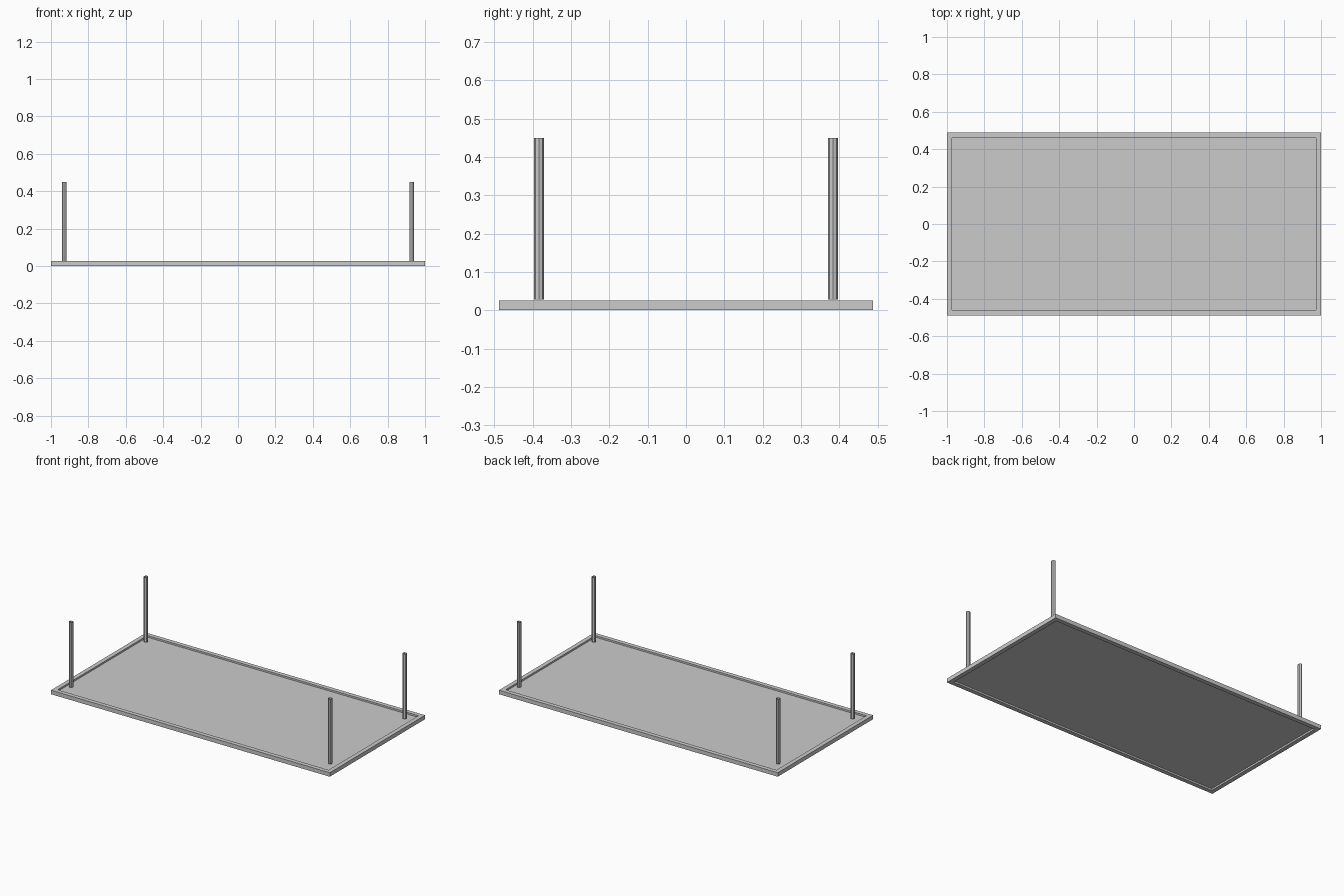
import bpy, bmesh

if "Cube" in bpy.data.objects:
    bpy.data.objects.remove(bpy.data.objects["Cube"])

HX, HY, H = 1.0, 0.488, 0.026      # outer half sizes and frame height
LIP = 0.028                        # frame width
PANEL_Z = 0.013


def add_object(name, bm):
    bmesh.ops.recalc_face_normals(bm, faces=bm.faces)
    mesh = bpy.data.meshes.new(name)
    bm.to_mesh(mesh)
    bm.free()
    obj = bpy.data.objects.new(name, mesh)
    bpy.context.collection.objects.link(obj)
    return obj


# Rectangular border frame, a closed ring of square section
bm = bmesh.new()
corners = [(-1, -1), (1, -1), (1, 1), (-1, 1)]
rings = []
for inset, z in ((0, 0), (0, H), (LIP, H), (LIP, 0)):
    rings.append([bm.verts.new((sx * (HX - inset), sy * (HY - inset), z))
                  for sx, sy in corners])
for i in range(4):
    a, b = rings[i], rings[(i + 1) % 4]
    for j in range(4):
        k = (j + 1) % 4
        bm.faces.new((a[j], a[k], b[k], b[j]))
add_object("border_frame", bm)

# Thin panel recessed inside the frame
bm = bmesh.new()
bmesh.ops.create_cube(bm, size=1)
for v in bm.verts:
    v.co.x *= 2 * (HX - LIP)
    v.co.y *= 2 * (HY - LIP)
    v.co.z = PANEL_Z + v.co.z * 0.004
add_object("panel", bm)

# Four slim upright posts, open tubes standing just above the frame level
for sx, sy in corners:
    bm = bmesh.new()
    bmesh.ops.create_cone(bm, cap_ends=False, segments=8,
                          radius1=0.013, radius2=0.013, depth=0.421)
    post = add_object("post_%s_%s" % ("right" if sx > 0 else "left",
                                      "back" if sy > 0 else "front"), bm)
    post.location = (sx * 0.929, sy * 0.383, 0.0285 + 0.421 / 2)
